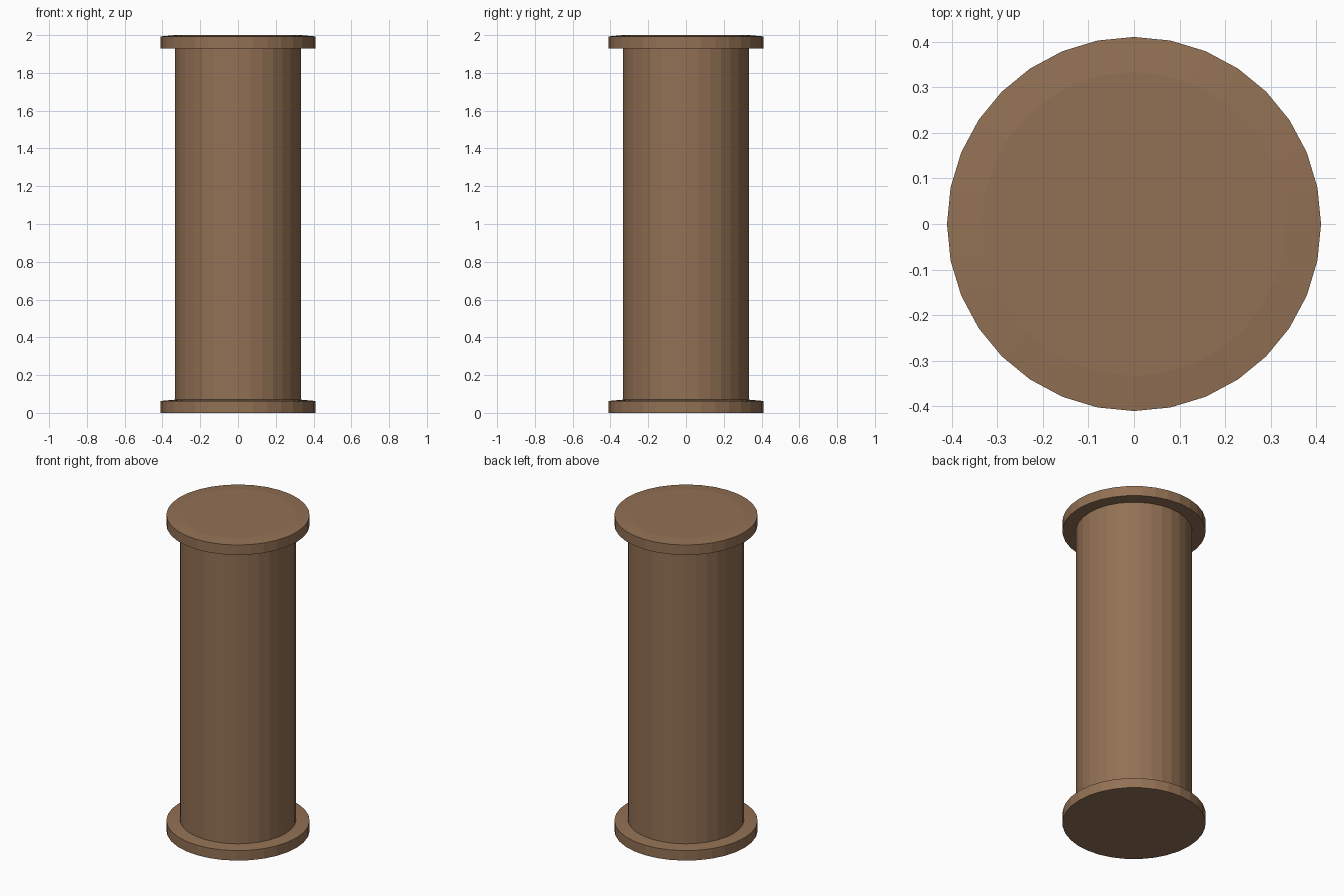
import bpy, bmesh
from math import cos, sin, tau

if "Cube" in bpy.data.objects:
    bpy.data.objects.remove(bpy.data.objects["Cube"])

SIDES = 32

wood = bpy.data.materials.new("wood")
wood.diffuse_color = (0.29, 0.165, 0.09, 1)
wood.use_nodes = True
wood.node_tree.nodes["Principled BSDF"].inputs["Base Color"].default_value = wood.diffuse_color


def lathe(name, profile, z):
    """Closed solid turned around z from (radius, height) points, bottom to top."""
    bm = bmesh.new()
    rings = [[bm.verts.new((r * cos(tau * i / SIDES), r * sin(tau * i / SIDES), h))
              for i in range(SIDES)] for r, h in profile]
    for low, high in zip(rings, rings[1:]):
        for i in range(SIDES):
            j = (i + 1) % SIDES
            bm.faces.new((low[i], low[j], high[j], high[i]))
    bm.faces.new(rings[0][::-1])
    bm.faces.new(rings[-1])
    mesh = bpy.data.meshes.new(name)
    bm.to_mesh(mesh)
    bm.free()
    mesh.materials.append(wood)
    obj = bpy.data.objects.new(name, mesh)
    obj.location.z = z
    bpy.context.collection.objects.link(obj)
    return obj


# Flanges: flat underside, straight rim, top face rising slightly to the barrel radius
flange = [(0.41, 0), (0.41, 0.063), (0.333, 0.07)]
lathe("bottom_flange", flange, 0)
lathe("top_flange", flange, 1.93)

# Barrel between the flanges
lathe("barrel", [(0.333, 0), (0.333, 1.86)], 0.07)
